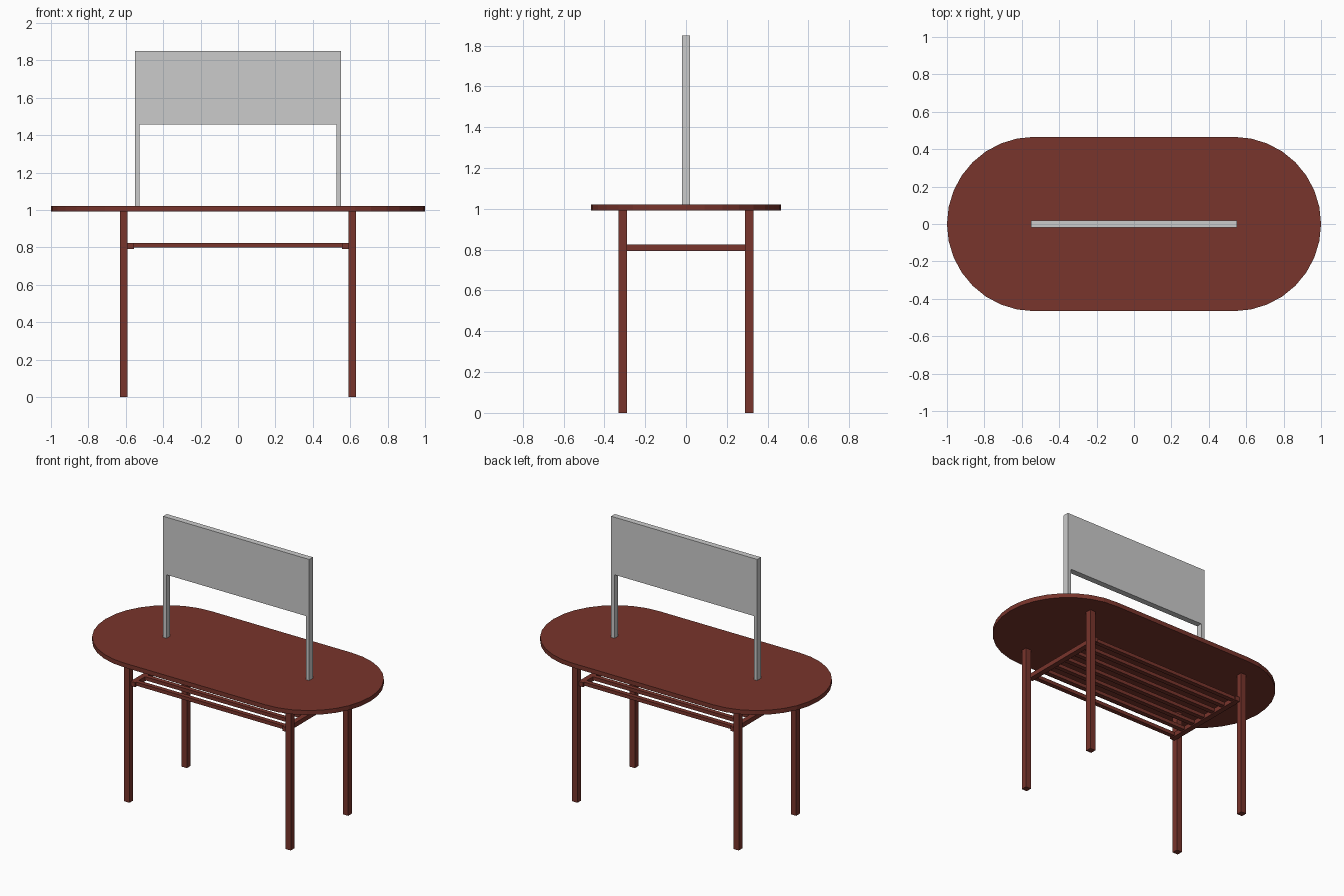
import bpy
import bmesh
from math import sin, cos, pi

if "Cube" in bpy.data.objects:
    bpy.data.objects.remove(bpy.data.objects["Cube"])

wood = bpy.data.materials.new("red_wood")
wood.diffuse_color = (0.19, 0.035, 0.025, 1)
wood.use_nodes = True
wood.node_tree.nodes["Principled BSDF"].inputs["Base Color"].default_value = wood.diffuse_color


def prism(name, outline, to_3d, offset, mat=None):
    """Extrude a flat outline along the offset vector."""
    bm = bmesh.new()
    face = bm.faces.new([bm.verts.new(to_3d(a, b)) for a, b in outline])
    res = bmesh.ops.extrude_face_region(bm, geom=[face])
    moved = [g for g in res["geom"] if isinstance(g, bmesh.types.BMVert)]
    bmesh.ops.translate(bm, verts=moved, vec=offset)
    bmesh.ops.recalc_face_normals(bm, faces=bm.faces)
    mesh = bpy.data.meshes.new(name)
    bm.to_mesh(mesh)
    bm.free()
    obj = bpy.data.objects.new(name, mesh)
    bpy.context.collection.objects.link(obj)
    if mat:
        mesh.materials.append(mat)
    return obj


def box(name, x0, x1, y0, y1, z0, z1, mat=None):
    return prism(name, [(x0, y0), (x1, y0), (x1, y1), (x0, y1)],
                 lambda a, b: (a, b, z0), (0, 0, z1 - z0), mat)


# Table top: straight sides with faceted half-round ends
R, CX, N = 0.466, 0.534, 16
outline = []
for side in (1, -1):
    for i in range(N + 1):
        t = -pi / 2 + pi * i / N
        outline.append((side * (CX + R * cos(t)), side * R * sin(t)))
prism("table_top", outline, lambda a, b: (a, b, 0.992), (0, 0, 0.03), wood)

# Legs and the rails carrying the shelf
for sx, xn in ((-1, "left"), (1, "right")):
    for sy, yn in ((-1, "front"), (1, "back")):
        x, y = sx * 0.61, sy * 0.31
        box(f"{yn}_{xn}_leg", x - 0.02, x + 0.02, y - 0.02, y + 0.02, 0, 0.992, wood)
    x = sx * 0.575
    box(f"{xn}_shelf_rail", x - 0.018, x + 0.018, -0.315, 0.315, 0.793, 0.824, wood)

# Slatted shelf
for i in range(7):
    y = -0.29 + i * 0.58 / 6
    box(f"shelf_slat_{i + 1}", -0.56, 0.56, y - 0.015, y + 0.015, 0.8, 0.824, wood)

# Sign board on two posts, one upside-down U profile
board = [(-0.552, 1.02), (-0.527, 1.02), (-0.527, 1.457), (0.527, 1.457),
         (0.527, 1.02), (0.552, 1.02), (0.552, 1.85), (-0.552, 1.85)]
prism("sign_board", board, lambda a, b: (a, -0.02, b), (0, 0.04, 0))
